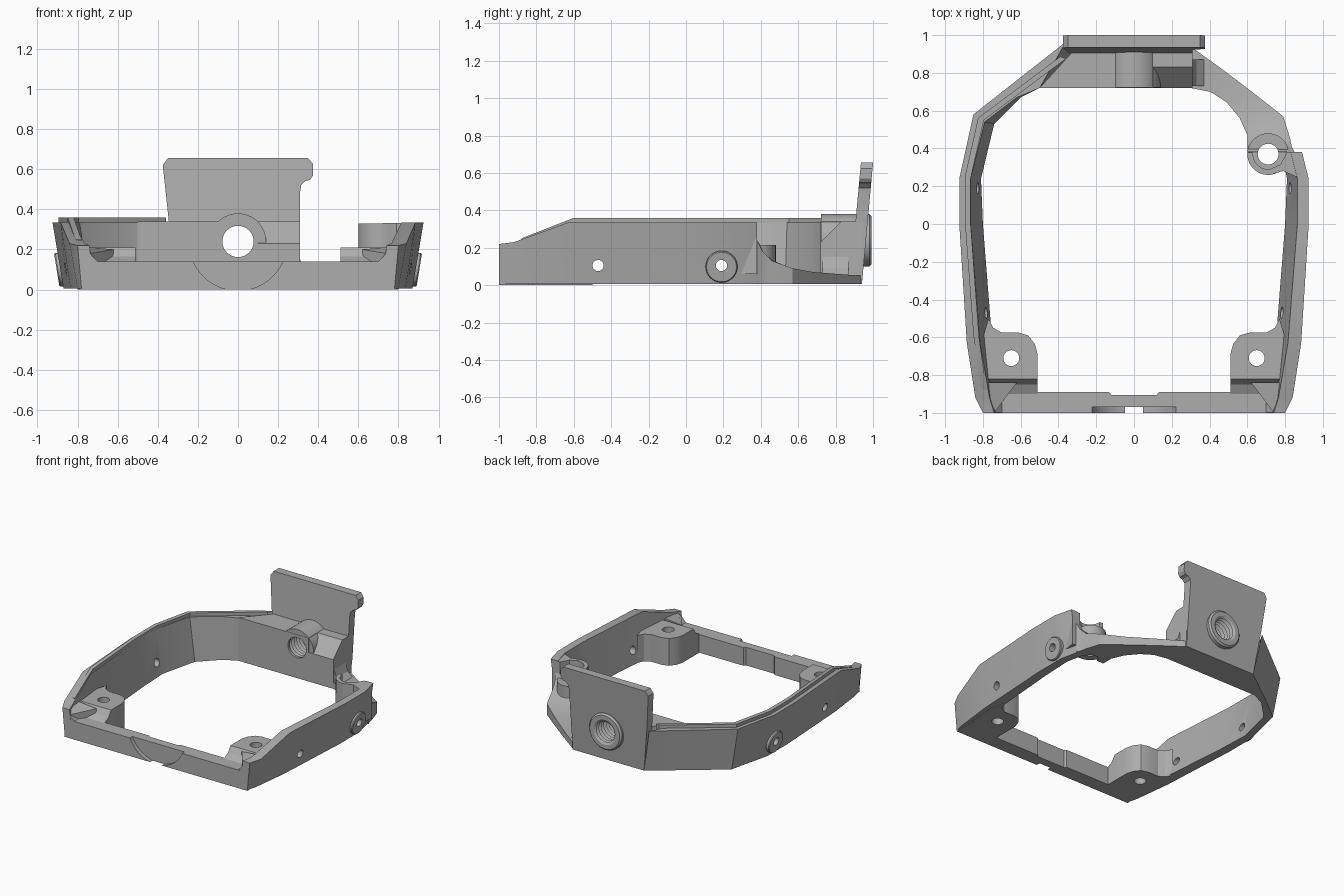
import bpy, bmesh, math
from mathutils import Matrix, Vector

cube = bpy.data.objects.get("Cube")
if cube:
    bpy.data.objects.remove(cube)

grey = bpy.data.materials.new("plain grey")
grey.use_nodes = True
grey.diffuse_color = (0.42, 0.42, 0.42, 1)
grey.node_tree.nodes["Principled BSDF"].inputs["Base Color"].default_value = (0.42, 0.42, 0.42, 1)
parts = []


def loft(name, rings):
    """Join equal-length rings of points and cap both ends."""
    bm = bmesh.new()
    rows = [[bm.verts.new(p) for p in ring] for ring in rings]
    n = len(rows[0])
    for a, b in zip(rows, rows[1:]):
        for i in range(n):
            j = (i + 1) % n
            bm.faces.new((a[i], a[j], b[j], b[i]))
    bm.faces.new(rows[0])
    bm.faces.new(rows[-1])
    bmesh.ops.recalc_face_normals(bm, faces=bm.faces)
    mesh = bpy.data.meshes.new(name)
    bm.to_mesh(mesh)
    bm.free()
    mesh.materials.append(grey)
    ob = bpy.data.objects.new(name, mesh)
    bpy.context.collection.objects.link(ob)
    parts.append(ob)
    return ob


def prism(name, pts, lo, hi, axis):
    """Extrude a 2D outline along x, y or z."""
    place = {"x": lambda p, d: (d, p[0], p[1]),
             "y": lambda p, d: (p[0], d, p[1]),
             "z": lambda p, d: (p[0], p[1], d)}[axis]
    return loft(name, [[place(p, d) for p in pts] for d in (lo, hi)])


def lathe(name, centre, axis, profile, n=40):
    """Turn (distance, radius) pairs about an axis through a centre."""
    turn = Vector((0, 0, 1)).rotation_difference(Vector(axis)).to_matrix().to_4x4()
    m = Matrix.Translation(centre) @ turn
    angles = [math.tau * i / n for i in range(n)]
    return loft(name, [[m @ Vector((r * math.cos(t), r * math.sin(t), d)) for t in angles]
                       for d, r in profile])


def cut(cutter, *targets):
    """Subtract a cutter from each target, then remove the cutter."""
    cutter.hide_render = True
    for ob in targets:
        mod = ob.modifiers.new("cut", "BOOLEAN")
        mod.operation, mod.solver, mod.object = "DIFFERENCE", "EXACT", cutter
        bpy.context.view_layer.objects.active = ob
        bpy.ops.object.modifier_apply(modifier="cut")
    parts.remove(cutter)
    bpy.data.objects.remove(cutter)


def section(ob, ot, it, ib, z, s=1):
    """Four-cornered wall section from plan points."""
    return [(s * ob[0], ob[1], 0.005), (s * ot[0], ot[1], z),
            (s * it[0], it[1], z), (s * ib[0], ib[1], 0.005)]


def straight(s):
    # y, outer bottom, outer top, inner top, inner bottom, height
    rows = [(-1, .78, .80, .74, .72, .22), (-.92, .80, .84, .765, .72, .23),
            (-.63, .835, .885, .815, .75, .335), (0, .87, .925, .865, .80, .335),
            (.24, .87, .925, .865, .81, .335)]
    return [section((b, y), (t, y), (i, y), (j, y), z, s) for y, b, t, i, j, z in rows]


# Side walls; the right-hand one wraps round to the back
wall_a = loft("wrapped_side_wall", straight(-1) + [
    section((-.79, .57), (-.85, .58), (-.79, .54), (-.74, .53), .335),
    section((-.625, .70), (-.68, .714), (-.62, .67), (-.60, .67), .335),
    section((-.30, .94), (-.36, .965), (-.50, .72), (-.50, .72), .335)])
wall_b = loft("short_side_wall", straight(1) + [
    section((.84, .38), (.89, .38), (.83, .38), (.78, .38), .335)])

# Raised rib along the wrapped wall
rib = [(-.78, -.88, .25), (-.82, -.6, .36), (-.865, 0, .36), (-.865, .24, .36),
       (-.795, .55, .36), (-.36, .875, .36)]
loft("wall_rib", [[(x, y, z - .05), (x, y, z), (x - .03, y + .012, z),
                   (x - .03, y + .012, z - .05)] for x, y, z in rib])

# Front bar with a round shallow recess and a rear notch
bar = prism("front_bar", [(-.75, -1), (.75, -1), (.75, -.89), (-.75, -.89)], 0, .14, "z")
cut(lathe("recess_cutter", (0, -1.02, .24), (0, 1, 0), [(0, .245), (.05, .245)], 64), bar)
cut(prism("notch_cutter", [(-.14, -.88), (-.12, -.905), (.12, -.905), (.14, -.88)],
          -.1, .2, "z"), bar)

# Corner pads with screw holes and ramps, side bosses and side holes
for s, wall, side in ((-1, wall_a, "right"), (1, wall_b, "left")):
    outline = [(.51, -.82), (.51, -.69), (.525, -.635), (.56, -.59), (.61, -.575),
               (.70, -.575), (.745, -.55), (.77, -.5), (.80, -.6), (.79, -.82)]
    pad = prism(side + "_corner_pad", [(s * x, y) for x, y in outline], 0, .21, "z")
    cut(lathe("pad_cutter", (s * .65, -.71, -.1), (0, 0, 1), [(0, .042), (.4, .042)]), pad)
    lo, hi = sorted((s * .51, s * .77))
    prism(side + "_pad_slope", [(-.82, 0), (-.82, .21), (-.85, .165), (-.90, .14), (-.90, 0)],
          lo, hi, "x")
    corner = [(.62, -.84), (.78, -.84), (.78, -1), (.74, -1)]
    loft(side + "_corner_ramp",
         [[(s * x, y, 0) for x, y in corner],
          [(s * x, y, z) for (x, y), z in zip(corner, (.20, .215, .215, .18))],
          ])
    prism(side + "_bar_end", [(s * x, z) for x, z in
          ((.69, 0), (.70, .14), (.77, .215), (.77, 0))], -.999, -.85, "y")
    boss = lathe(side + "_screw_boss", (s * .886, .19, .10), (s * .987, 0, -.16),
                 [(-.03, .085), (.012, .085), (.018, .08)])
    for y, targets in ((.19, (wall, boss)), (-.47, (wall,))):
        cut(lathe("side_cutter", (s * .7, y, .105), (s, 0, 0), [(0, .03), (.4, .03)], 24),
            *targets)

# Thick back block with a chamfered end
block = prism("back_block", [(-.50, .72), (.10, .72), (.10, .94), (-.30, .94)],
              .005, .34, "z")
prism("back_block_end", [(.72, .005), (.72, .23), (.83, .34), (.95, .34), (.94, .005)],
      .10, .31, "x")

# Leaning back plate with a hooked edge
plate_outline = [(-.30, .005), (-.345, .34), (-.375, .62), (-.35, .655), (.35, .655),
                 (.375, .625), (.375, .57), (.36, .548), (.335, .54), (.315, .52),
                 (.31, .49), (.31, .15), (.30, .005)]
lean = .092
plate = loft("back_plate", [[(x, y + lean * z, z) for x, z in plate_outline]
                            for y in (.875, .94)])

# Threaded hole with a collar at the front and a ring at the rear
centre = (0, .72, .24)
collar = lathe("hole_collar", centre, (0, 1, 0), [(.002, .14), (.22, .14)], 48)
ring = lathe("rear_ring", centre, (0, 1, 0), [(.2, .14), (.26, .14), (.272, .128)], 48)
thread = [(-.05, .078)]
for i in range(9):
    thread += [(.02 + i * .03, .078), (.035 + i * .03, .10)]
thread.append((.4, .10))
cut(lathe("thread_cutter", centre, (0, 1, 0), thread, 32), block, plate, collar, ring)

# Low scooped corner between the block and the short wall
low = [((.85, .38), (.60, .38), .24), ((.835, .41), (.60, .42), .18),
       ((.825, .46), (.60, .47), .13), ((.79, .57), (.56, .56), .09),
       ((.65, .68), (.49, .645), .07), ((.48, .81), (.405, .70), .06),
       ((.30, .94), (.30, .72), .05)]
scoop = loft("scooped_corner", [[(*o, .005), (*o, z), (*i, z), (*i, .005)]
                                for o, i, z in low])
fillet = [(.30, .05), (.31, .15), (.33, .09), (.37, .055)]
prism("block_fillet", fillet, .73, .87, "y")

# Screw lug with a curved rim and a neck to the wall
lug = lathe("screw_lug", (.71, .37, 0), (0, 0, 1), [(.06, .11), (.215, .11)])
cut(lathe("lug_cutter", (.71, .37, -.1), (0, 0, 1), [(0, .055), (.6, .055)]), lug, scoop)
angles = [math.radians(175 + i * 10) for i in range(12)]
arc = [(.71 + .11 * math.cos(a), .37 + .11 * math.sin(a)) for a in angles]
arc += [(.71 + .08 * math.cos(a), .37 + .08 * math.sin(a)) for a in reversed(angles)]
prism("lug_rim", arc, .2, .33, "z")
prism("lug_neck", [(.72, .262), (.79, .28), (.86, .25), (.88, .38), (.81, .38),
                   (.775, .315), (.72, .29)], .06, .332, "z")

# Smooth round faces, keep edges sharp
bpy.ops.object.select_all(action="DESELECT")
for ob in parts:
    ob.select_set(True)
bpy.context.view_layer.objects.active = parts[0]
bpy.ops.object.shade_smooth_by_angle(angle=math.radians(25))
